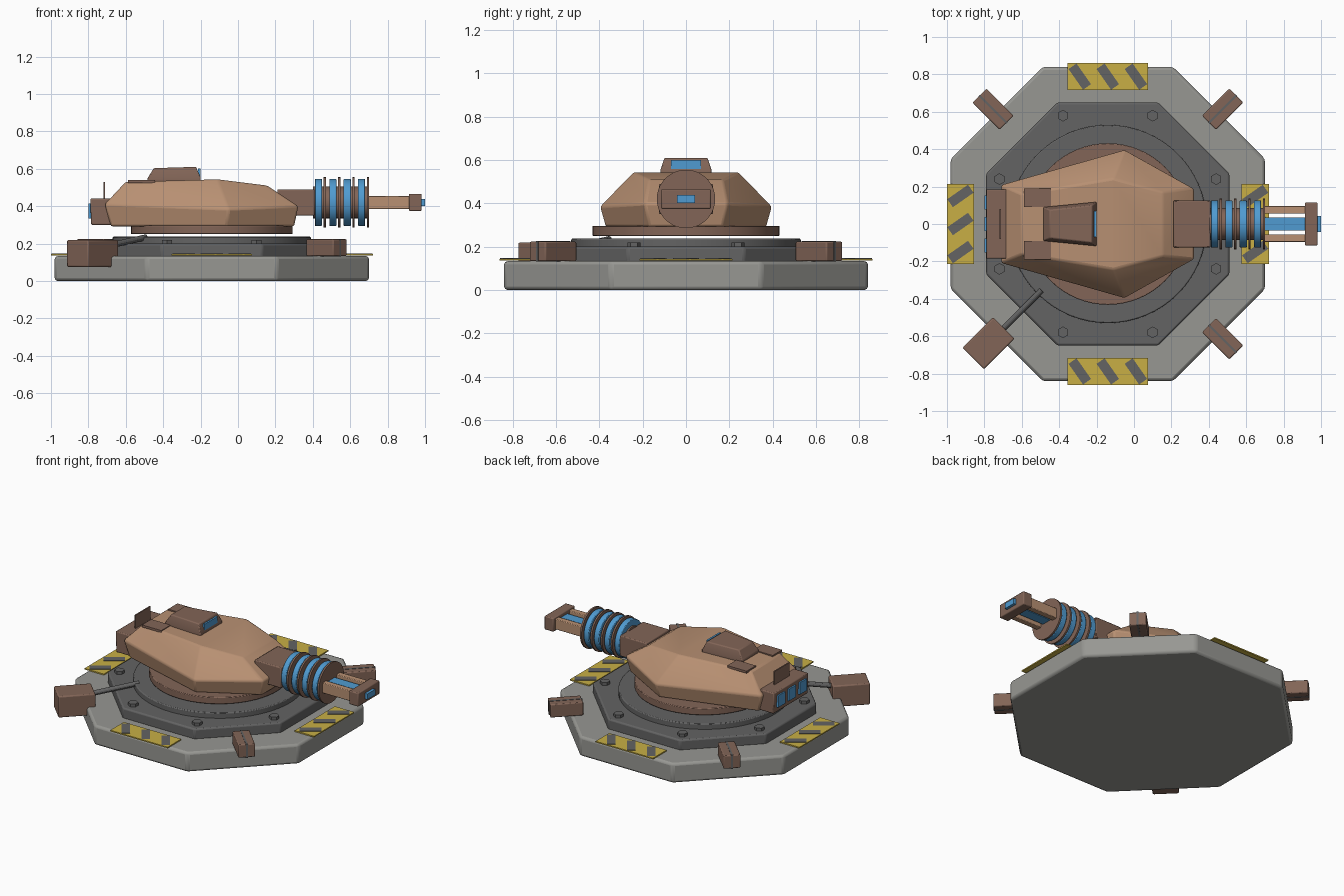
import bpy, bmesh, math
from mathutils import Matrix, Vector

if "Cube" in bpy.data.objects:
    bpy.data.objects.remove(bpy.data.objects["Cube"])

CX = -0.14    # axis of base and turret
GUN_Z = 0.42  # height of the gun axis
R45 = math.radians(45)


def material(name, rgb):
    m = bpy.data.materials.new(name)
    m.use_nodes = True
    m.diffuse_color = (*rgb, 1)
    m.node_tree.nodes["Principled BSDF"].inputs["Base Color"].default_value = (*rgb, 1)
    return m


CONCRETE = material("concrete grey", (0.31, 0.31, 0.29))
STEEL = material("dark steel", (0.125, 0.125, 0.125))
TAN = material("tan armour", (0.48, 0.28, 0.17))
BROWN = material("brown metal", (0.225, 0.13, 0.095))
YELLOW = material("warning yellow", (0.58, 0.43, 0.06))
BLUE = material("energy blue", (0.08, 0.33, 0.64))


def finish(name, bm, mat, bevel=0.0):
    bmesh.ops.recalc_face_normals(bm, faces=bm.faces)
    mesh = bpy.data.meshes.new(name)
    bm.to_mesh(mesh)
    bm.free()
    ob = bpy.data.objects.new(name, mesh)
    bpy.context.collection.objects.link(ob)
    mesh.materials.append(mat)
    if bevel:
        mod = ob.modifiers.new("edge", "BEVEL")
        mod.width, mod.segments = bevel, 2
        mod.limit_method, mod.angle_limit = "ANGLE", math.radians(25)
    bpy.ops.object.select_all(action="DESELECT")
    ob.select_set(True)
    bpy.context.view_layer.objects.active = ob
    bpy.ops.object.shade_smooth_by_angle(angle=math.radians(30))
    return ob


def box(name, center, size, mat, turn=0.0, bevel=0.0):
    bm = bmesh.new()
    bmesh.ops.create_cube(bm, size=1, matrix=Matrix.Translation(center)
                          @ Matrix.Rotation(turn, 4, "Z") @ Matrix.Diagonal((*size, 1)))
    return finish(name, bm, mat, bevel)


def cylinder(name, a, b, radius, mat, sides=48, turn=0.0, bevel=0.0):
    a, b = Vector(a), Vector(b)
    bm = bmesh.new()
    aim = (b - a).to_track_quat("Z", "Y").to_matrix().to_4x4()
    bmesh.ops.create_cone(bm, cap_ends=True, segments=sides, radius1=radius, radius2=radius,
                          depth=(b - a).length,
                          matrix=Matrix.Translation((a + b) / 2) @ aim @ Matrix.Rotation(turn, 4, "Z"))
    return finish(name, bm, mat, bevel)


def symmetric_loft(name, layers, mat, bevel=0.0):
    """Layers list (x, half width, z) from back to front, bottom layer first."""
    bm = bmesh.new()
    rings = []
    for half in layers:
        pts = [(x, y, z) for x, y, z in half] + [(x, -y, z) for x, y, z in reversed(half)]
        rings.append([bm.verts.new(p) for p in pts])
    n = len(rings[0])
    for low, high in zip(rings, rings[1:]):
        for i in range(n):
            j = (i + 1) % n
            bm.faces.new((low[i], low[j], high[j], high[i]))
    for ring in (rings[0], rings[-1]):
        for i in range(n // 2 - 1):
            bm.faces.new((ring[i], ring[i + 1], ring[n - 2 - i], ring[n - 1 - i]))
    return finish(name, bm, mat, bevel)


def radial(distance, angle, z):
    return (CX + distance * math.cos(angle), distance * math.sin(angle), z)


# Stepped octagonal base with a round bearing plate
OCT = math.cos(math.pi / 8)
cylinder("base_slab", (CX, 0, 0), (CX, 0, 0.133), 0.84 / OCT, CONCRETE, 8, R45 / 2, 0.016)
cylinder("base_deck", (CX, 0, 0.125), (CX, 0, 0.2), 0.65 / OCT, STEEL, 8, R45 / 2, 0.01)
cylinder("bearing_plate", (CX, 0, 0.19), (CX, 0, 0.237), 0.53, STEEL, 64, 0, 0.006)
cylinder("turret_ring", (CX, 0, 0.25), (CX, 0, 0.296), 0.432, BROWN, 64, 0, 0.004)
for k in range(8):
    a = R45 * (k + 0.5)
    cylinder("deck_bolt", radial(0.627, a, 0.195), radial(0.627, a, 0.22), 0.031, STEEL, 6)

# Hazard plates with diagonal stripes
for k in range(4):
    a = k * math.pi / 2
    box("hazard_plate", radial(0.788, a, 0.14), (0.145, 0.43, 0.008), YELLOW, a)
    for off in (-0.15, 0, 0.15):
        spot = Vector(radial(0.788, a, 0.1445)) + Matrix.Rotation(a, 3, "Z") @ Vector((0, off, 0))
        box("hazard_stripe", spot, (0.135, 0.052, 0.004), STEEL, a + math.radians(35))

# Clamps on the diagonal sides, and the power box with its pipe
for k in (1, 3, 7):
    a = k * R45
    box("edge_clamp", radial(0.868, a, 0.178), (0.205, 0.105, 0.09), BROWN, a, 0.006)
    box("clamp_seam", radial(0.868, a, 0.178), (0.209, 0.012, 0.094), STEEL, a)
a = 5 * R45
box("power_box", radial(0.902, a, 0.147), (0.232, 0.162, 0.145), BROWN, a, 0.008)
cylinder("power_pipe", radial(0.8, a, 0.185), radial(0.5, a, 0.233), 0.016, STEEL, 12)

# Faceted turret hull
symmetric_loft("turret_hull", [
    [(-0.68, 0.19, 0.292), (-0.06, 0.372, 0.292), (0.3, 0.17, 0.292)],
    [(-0.712, 0.21, 0.41), (-0.05, 0.398, 0.385), (0.322, 0.19, 0.4)],
    [(-0.6, 0.16, 0.53), (-0.11, 0.243, 0.543), (0.155, 0.17, 0.51)],
], TAN, 0.01)

# Rear engine box, vents and fin
symmetric_loft("rear_box", [
    [(-0.785, 0.185, 0.3), (-0.66, 0.185, 0.3)],
    [(-0.79, 0.185, 0.44), (-0.66, 0.185, 0.44)],
], BROWN, 0.006)
for y in (-0.115, 0, 0.115):
    box("rear_vent", (-0.793, y, 0.375), (0.012, 0.075, 0.08), BLUE)
box("rear_fin", (-0.715, 0, 0.475), (0.008, 0.16, 0.11), BROWN)

# Roof hatch with its viewport, and roof pads
symmetric_loft("roof_hatch", [
    [(-0.485, 0.09, 0.53), (-0.2, 0.118, 0.53)],
    [(-0.485, 0.09, 0.547), (-0.2, 0.118, 0.555)],
    [(-0.45, 0.075, 0.603), (-0.225, 0.1, 0.61)],
], BROWN, 0.006)
box("hatch_viewport", (-0.207, 0, 0.58), (0.012, 0.14, 0.042), BLUE)
for y in (-0.14, 0.14):
    box("roof_pad", (-0.515, y, 0.532), (0.145, 0.1, 0.015), BROWN)

# Gun: mount, coils, rails and muzzle
box("gun_mount", (0.31, 0, GUN_Z), (0.2, 0.25, 0.14), BROWN, 0, 0.006)
cylinder("coil_core", (0.4, 0, GUN_Z), (0.7, 0, GUN_Z), 0.085, BROWN, 32)
for k in range(4):
    x = 0.43 + 0.077 * k
    cylinder("energy_coil", (x - 0.019, 0, GUN_Z), (x + 0.019, 0, GUN_Z), 0.126, BLUE, 40, 0, 0.004)
    cylinder("coil_disc", (x + 0.028, 0, GUN_Z), (x + 0.04, 0, GUN_Z), 0.135, BROWN, 40)
for y in (-0.075, 0.075):
    box("barrel_rail", (0.81, y, GUN_Z), (0.24, 0.04, 0.07), TAN, 0, 0.004)
box("energy_beam", (0.81, 0, GUN_Z), (0.24, 0.07, 0.045), BLUE)
box("muzzle_block", (0.948, 0, GUN_Z), (0.068, 0.23, 0.092), BROWN, 0, 0.006)
box("muzzle_tip", (0.985, 0, GUN_Z), (0.03, 0.085, 0.038), BLUE)
